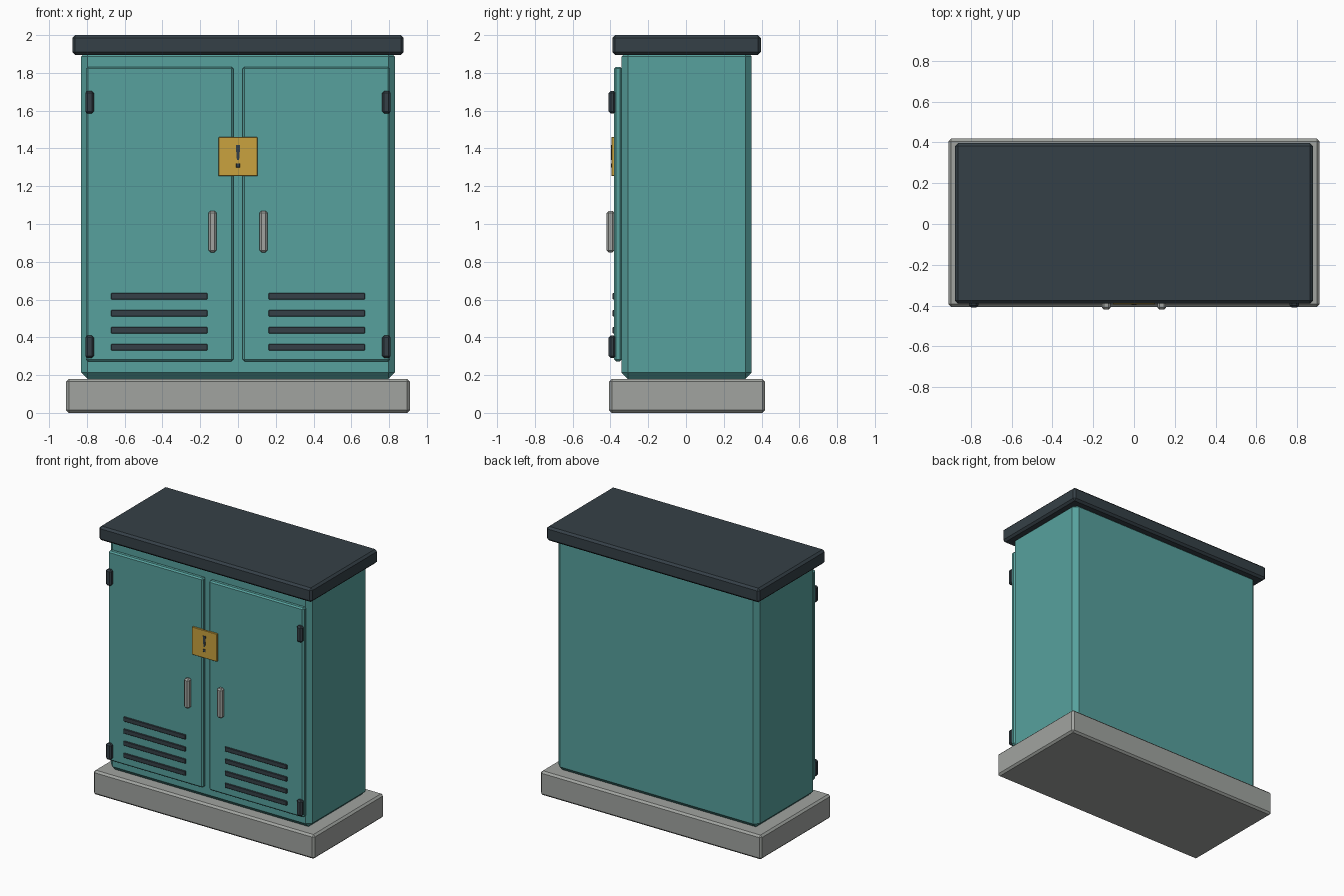
import bpy
import bmesh

if "Cube" in bpy.data.objects:
    bpy.data.objects.remove(bpy.data.objects["Cube"], do_unlink=True)


def srgb(*rgb):
    return [((c / 255 + 0.055) / 1.055) ** 2.4 for c in rgb] + [1.0]


def material(name, color):
    m = bpy.data.materials.new(name)
    m.use_nodes = True
    m.diffuse_color = color
    node = next(n for n in m.node_tree.nodes if n.type == "BSDF_PRINCIPLED")
    node.inputs["Base Color"].default_value = color
    return m


teal = material("teal paint", srgb(87, 161, 157))
dark = material("dark slate", srgb(53, 64, 71))
grey = material("concrete grey", srgb(161, 164, 160))
yellow = material("warning yellow", srgb(202, 162, 62))


def box(name, x, y, z, mat, bevel=0.0, taper=1.0):
    """Box between (min, max) limits; taper scales the width of its bottom."""
    bm = bmesh.new()
    bmesh.ops.create_cube(bm, size=1)
    for v in bm.verts:
        width = taper if v.co.z < 0 else 1
        v.co.x = (x[0] + x[1]) / 2 + v.co.x * (x[1] - x[0]) * width
        v.co.y = (y[0] + y[1]) / 2 + v.co.y * (y[1] - y[0])
        v.co.z = (z[0] + z[1]) / 2 + v.co.z * (z[1] - z[0])
    if bevel:
        bmesh.ops.bevel(bm, geom=bm.edges[:], offset=bevel, segments=1,
                        profile=0.5, affect="EDGES")
    mesh = bpy.data.meshes.new(name)
    bm.to_mesh(mesh)
    bm.free()
    mesh.materials.append(mat)
    obj = bpy.data.objects.new(name, mesh)
    bpy.context.collection.objects.link(obj)
    return obj


def pair(name, x, y, z, mat, bevel=0.0):
    """The same box on the left (+x) and mirrored on the right."""
    box("left_" + name, x, y, z, mat, bevel)
    box("right_" + name, (-x[1], -x[0]), y, z, mat, bevel)


# Main shell
box("plinth", (-0.91, 0.91), (-0.407, 0.418), (0, 0.18), grey, 0.014)
box("cabinet_body", (-0.83, 0.83), (-0.342, 0.348), (0.18, 1.92), teal, 0.034)
box("roof", (-0.877, 0.877), (-0.39, 0.396), (1.895, 2), dark, 0.015)

# Doors and their fittings
pair("door", (0.025, 0.805), (-0.38, -0.34), (0.272, 1.832), teal, 0.01)
pair("handle", (0.114, 0.157), (-0.42, -0.378), (0.85, 1.07), grey, 0.011)
for place, z in (("lower", 0.35), ("upper", 1.645)):
    pair(place + "_hinge", (0.763, 0.808), (-0.409, -0.372),
         (z - 0.06, z + 0.06), dark, 0.011)
for i in range(4):
    z = 0.348 + 0.09 * i
    pair(f"vent_slot_{i + 1}", (0.162, 0.672), (-0.389, -0.375),
         (z - 0.017, z + 0.017), dark, 0.003)

# Warning sign bridging the doors
box("warning_sign", (-0.103, 0.103), (-0.395, -0.38), (1.254, 1.46), yellow, 0.002)
box("warning_mark_bar", (-0.012, 0.012), (-0.398, -0.394), (1.338, 1.419), dark,
    taper=0.5)
box("warning_mark_dot", (-0.01, 0.01), (-0.398, -0.394), (1.3, 1.32), dark, 0.001)
